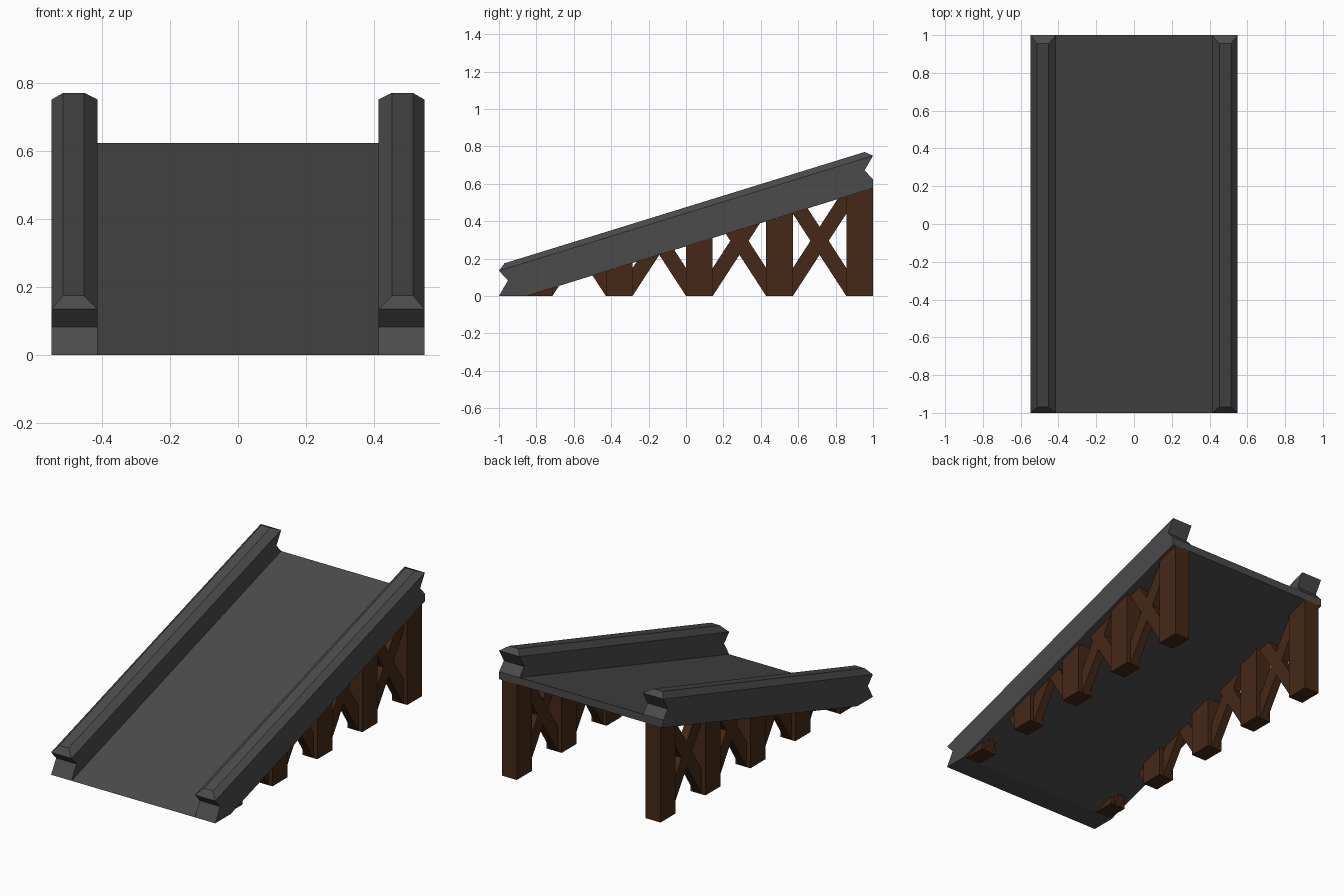
import bpy, bmesh
from mathutils import Vector

if "Cube" in bpy.data.objects:
    bpy.data.objects.remove(bpy.data.objects["Cube"])

SLOPE = 0.3115
DECK_Y0 = -0.852          # where the deck underside meets the ground


def material(name, rgb):
    m = bpy.data.materials.new(name)
    m.diffuse_color = (*rgb, 1)
    m.use_nodes = True
    m.node_tree.nodes["Principled BSDF"].inputs["Base Color"].default_value = m.diffuse_color
    return m


stone = material("dark_grey", (0.07, 0.07, 0.07))
wood = material("brown_wood", (0.06, 0.022, 0.008))


def finish(name, bm, mat, mirror=True):
    bmesh.ops.recalc_face_normals(bm, faces=bm.faces)
    me = bpy.data.meshes.new(name)
    bm.to_mesh(me)
    bm.free()
    me.materials.append(mat)
    ob = bpy.data.objects.new(name, me)
    bpy.context.collection.objects.link(ob)
    if mirror:
        ob.modifiers.new("mirror", 'MIRROR')
    return ob


def loft(bm, rings):
    """Join matching closed rings of points and cap both ends."""
    vs = [[bm.verts.new(p) for p in r] for r in rings]
    n = len(vs[0])
    for a, b in zip(vs, vs[1:]):
        for i in range(n):
            j = (i + 1) % n
            bm.faces.new((a[i], a[j], b[j], b[i]))
    bm.faces.new(vs[0])
    bm.faces.new(vs[-1])


def side_profile(bm, yz, x0, x1):
    loft(bm, [[(x, y, z) for y, z in yz] for x in (x0, x1)])


def timber(name, yz, x0, x1):
    """Side profile trimmed off along the sloping deck underside."""
    bm = bmesh.new()
    side_profile(bm, yz, x0, x1)
    bmesh.ops.bisect_plane(bm, geom=bm.verts[:] + bm.edges[:] + bm.faces[:],
                           plane_co=(0, DECK_Y0, 0),
                           plane_no=Vector((0, -SLOPE, 1)).normalized(),
                           clear_outer=True)
    bmesh.ops.holes_fill(bm, edges=[e for e in bm.edges if e.is_boundary])
    if bm.faces:
        finish(name, bm, wood)


# Sloping deck
bm = bmesh.new()
side_profile(bm, [(-1, 0), (DECK_Y0, 0), (1, 0.577), (1, 0.623)], -0.548, 0.548)
finish("deck", bm, stone, mirror=False)

# Side rails with notched ends and chamfered tops: (y0, z0, y1, z1, x0, x1)
levels = [(-1, 0, 1, 0.623, 0.412, 0.548),
          (-0.952, 0.083, 0.955, 0.672, 0.412, 0.548),
          (-1, 0.135, 1, 0.75, 0.412, 0.548),
          (-0.97, 0.175, 0.955, 0.77, 0.452, 0.513)]
bm = bmesh.new()
loft(bm, [[(xa, ya, za), (xb, ya, za), (xb, yb, zb), (xa, yb, zb)]
          for ya, za, yb, zb, xa, xb in levels])
finish("side_rail", bm, stone)

# Posts, with crossed braces in the bay in front of each
PITCH, W = 3 / 7, 1 / 7
for k in range(5):
    y = 1 - W - k * PITCH
    timber(f"post_{k}", [(y, 0), (y + W, 0), (y + W, 1), (y, 1)], 0.43, 0.53)
    if k < 4:
        a, b = y - PITCH + W, y
        for tag, p, q in (("rising", a, b), ("falling", b, a)):
            timber(f"brace_{tag}_{k}",
                   [(p, 0), (q, 0.44), (q, 0.59), (p, 0.15)], 0.455, 0.505)
